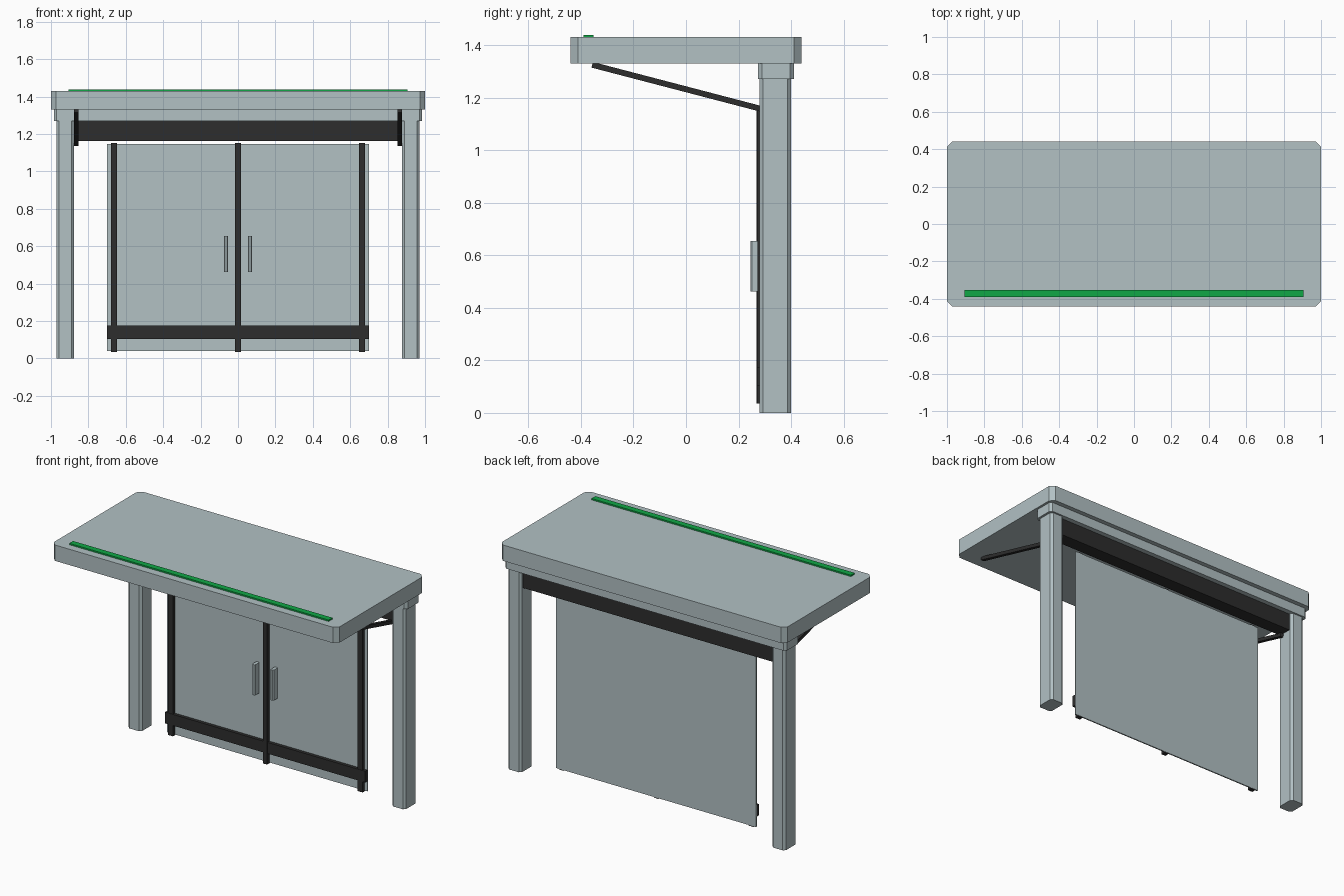
import bpy, bmesh, math
from mathutils import Matrix

if "Cube" in bpy.data.objects:
    bpy.data.objects.remove(bpy.data.objects["Cube"])


def material(name, rgb):
    m = bpy.data.materials.new(name)
    m.diffuse_color = (*rgb, 1)
    m.use_nodes = True
    m.node_tree.nodes["Principled BSDF"].inputs["Base Color"].default_value = m.diffuse_color
    return m


GREY = material("pale_grey", (0.445, 0.533, 0.552))
DARK = material("charcoal", (0.026, 0.026, 0.026))
GREEN = material("green", (0.005, 0.39, 0.061))


def box(name, x, y, z, mat, chamfer=0.0, tilt=0.0):
    """Box from ranges, chamfered on its upright edges, tilted about x."""
    bm = bmesh.new()
    bmesh.ops.create_cube(bm, size=1)
    size = [r[1] - r[0] for r in (x, y, z)]
    mid = [(r[0] + r[1]) / 2 for r in (x, y, z)]
    bmesh.ops.scale(bm, vec=size, verts=bm.verts)
    if chamfer:
        upright = [e for e in bm.edges
                   if abs(e.verts[0].co.z - e.verts[1].co.z) > size[2] / 2]
        bmesh.ops.bevel(bm, geom=upright, offset=chamfer, segments=1,
                        affect='EDGES', profile=0.5)
    bm.transform(Matrix.Translation(mid) @ Matrix.Rotation(tilt, 4, 'X'))
    me = bpy.data.meshes.new(name)
    bm.to_mesh(me)
    bm.free()
    me.materials.append(mat)
    ob = bpy.data.objects.new(name, me)
    bpy.context.collection.objects.link(ob)
    return ob


# Canopy and its green edge strip
box("canopy", (-1, 1), (-0.44, 0.44), (1.33, 1.43), GREY, 0.028)
box("canopy_strip", (-0.907, 0.907), (-0.39, -0.352), (1.428, 1.439), GREEN)

# Header on the posts and dark crossbeam
box("header", (-0.985, 0.985), (0.275, 0.411), (1.27, 1.33), GREY, 0.015)
box("crossbeam", (-0.878, 0.878), (0.295, 0.38), (1.162, 1.27), DARK)

# Door panel, rail and centre bar
box("door_panel", (-0.7, 0.7), (0.292, 0.3), (0.04, 1.147), GREY)
box("bottom_rail", (-0.7, 0.7), (0.271, 0.294), (0.104, 0.175), DARK)
box("centre_bar", (-0.015, 0.015), (0.275, 0.305), (0.035, 1.153), DARK)
# keep the bar just inside the rear face of the panel
bpy.data.objects["centre_bar"].location.y = -0.006

# Canopy brace: sloping line in the side plane
y0, z0, y1, z1 = -0.357, 1.325, 0.325, 1.147
length = math.hypot(y1 - y0, z1 - z0)
angle = math.atan2(z1 - z0, y1 - y0)
ym, zm = (y0 + y1) / 2, (z0 + z1) / 2

# Mirrored parts
for side, s in (("left", -1), ("right", 1)):
    def span(c, w):
        return (s * c - w / 2, s * c + w / 2)
    box(side + "_post", span(0.923, 0.095), (0.28, 0.4), (0, 1.272), GREY, 0.014)
    box(side + "_door_bar", span(0.663, 0.034), (0.273, 0.298), (0.035, 1.153), DARK)
    box(side + "_handle", span(0.064, 0.022), (0.245, 0.293), (0.462, 0.655), GREY, 0.006)
    box(side + "_brace", span(0.865, 0.022), (ym - length / 2, ym + length / 2),
        (zm - 0.011, zm + 0.011), DARK, 0, angle)
